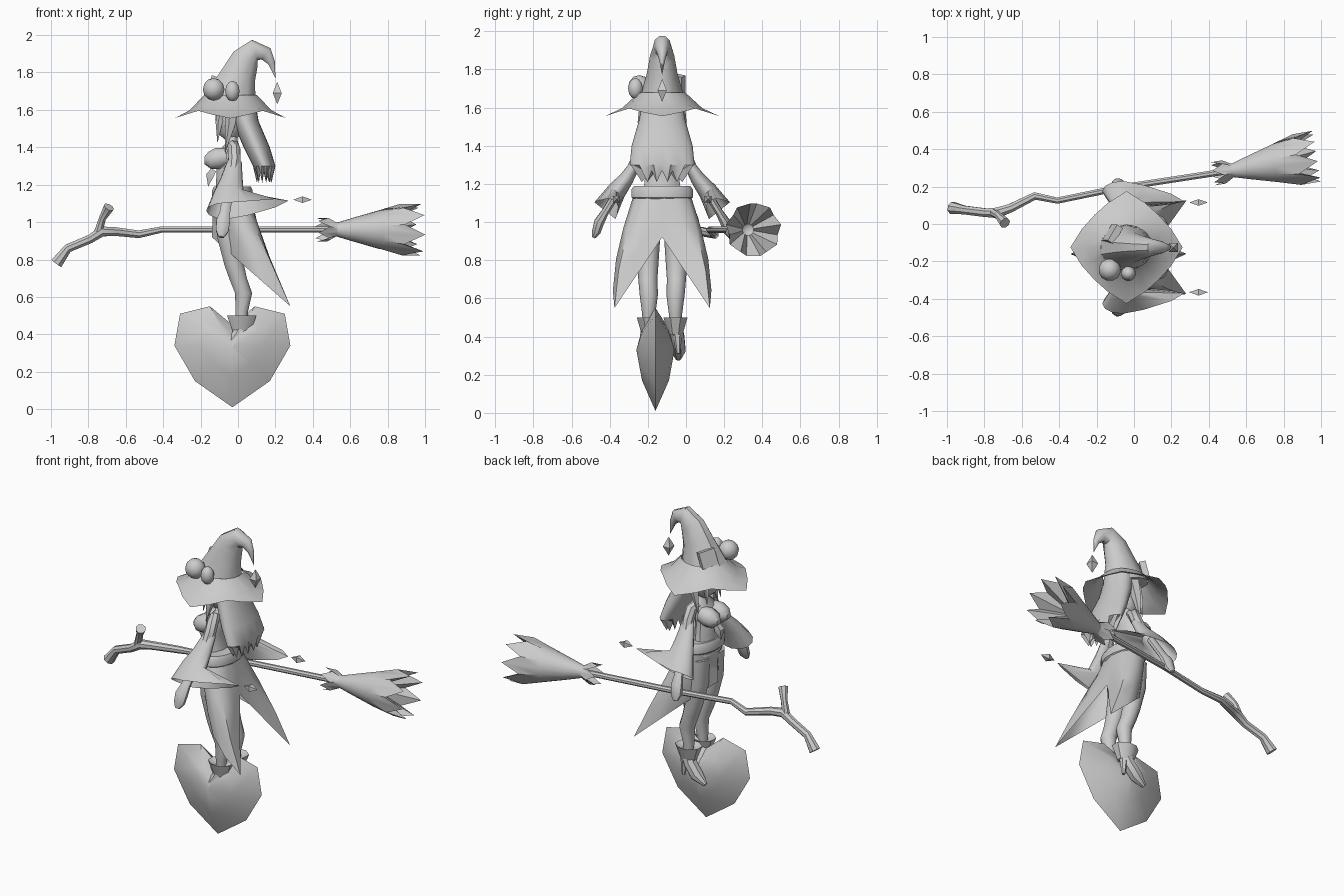
import bpy, bmesh
from math import sin, cos, pi, tau, radians
from mathutils import Vector

cube = bpy.data.objects.get("Cube")
if cube:
    bpy.data.objects.remove(cube, do_unlink=True)

# One material for everything
grey = (.6, .6, .6, 1)
clay = bpy.data.materials.new("light grey")
clay.use_nodes = True
clay.diffuse_color = grey
clay.node_tree.nodes["Principled BSDF"].inputs["Base Color"].default_value = grey

UP = Vector((0, 0, 1))
ACROSS = Vector((0, 1, 0))
FIGURE_MIDDLE = -.125


def skin(name, rings, side=1, middle=FIGURE_MIDDLE, caps=True, sharp=40):
    """Bridge equal rings of points into one surface; side=-1 mirrors it."""
    bm = bmesh.new()
    loops = [[bm.verts.new((x, y * side + middle, z)) for x, y, z in ring] for ring in rings]
    for lower, upper in zip(loops, loops[1:]):
        for i in range(len(lower)):
            bm.faces.new((lower[i - 1], lower[i], upper[i], upper[i - 1]))
    if caps:
        bm.faces.new(loops[0])
        bm.faces.new(loops[-1])
    bmesh.ops.remove_doubles(bm, verts=bm.verts, dist=.0005)
    bmesh.ops.recalc_face_normals(bm, faces=bm.faces)
    mesh = bpy.data.meshes.new(name)
    bm.to_mesh(mesh)
    bm.free()
    mesh.materials.append(clay)
    part = bpy.data.objects.new(name, mesh)
    bpy.context.collection.objects.link(part)
    bpy.ops.object.select_all(action='DESELECT')
    part.select_set(True)
    bpy.context.view_layer.objects.active = part
    bpy.ops.object.shade_smooth_by_angle(angle=radians(sharp))


def loft(name, sides, *path, axis=None, widen=1, zigzag=None, **options):
    """Sweep a ring along path points (x, y, z, radius); zigzag=(ring, depth) makes points."""
    centres = [Vector(p[:3]) for p in path]
    rings = []
    for k, centre in enumerate(centres):
        ahead = axis or centres[min(k + 1, len(path) - 1)] - centres[max(k - 1, 0)]
        ahead = ahead.normalized()
        u = ahead.cross(ACROSS).normalized()
        v = ahead.cross(u) * widen
        depth = zigzag[1] if zigzag and zigzag[0] == k else 0
        ring = []
        for i in range(sides):
            turn = tau * (i + .5) / sides
            spread = (u * cos(turn) + v * sin(turn)) * path[k][3]
            ring.append(centre + spread + ahead * depth * (-1) ** i)
        rings.append(ring)
    skin(name, rings, **options)


def ball(name, x, y, z, radius, height):
    steps = [pi * i / 6 for i in range(7)]
    loft(name, 12, *[(x, y, z - height * cos(a), radius * sin(a)) for a in steps], axis=UP)


def charm(name, centre, direction, length, width, **options):
    ends = [Vector(centre) + direction * length * step for step in (-1, 0, 1)]
    loft(name, 4, *[(*p, r) for p, r in zip(ends, (0, width, 0))], sharp=20, **options)


# Heart pedestal: mirrored outline, shrinking towards a blunt front and back
half = [(0, .01), (.2, .15), (.31, .34), (.28, .51), (.12, .55), (0, .45)]
outline = half + [(-x, z) for x, z in half[-2:0:-1]]
heart = Vector((-.03, 0, .33))
layers = []
for step in range(-2, 3):
    size = max(1 - abs(step) / 2, .001)
    depth = .1 * sin(step * pi / 4)
    layers.append([heart + Vector((x * size, depth, (z - heart.z) * size)) for x, z in outline])
skin("heart_pedestal", layers, middle=-.16, caps=False, sharp=35)

# Hat: rounded diamond brim, drooping crown, charm, pompoms and patch
brim = [[], [], []]
for i in range(16):
    turn = tau * i / 16
    c, s = cos(turn), sin(turn)
    reach = .3 / (abs(c) ** 1.25 + abs(s) ** 1.25) ** .8
    rim = Vector((c * reach - .04, s * reach, 1.575 - .02 * cos(4 * turn)))
    base = Vector((c * .14 - .04, s * .12, 1.68))
    for ring, amount in zip(brim, (0, .5, 1)):
        ring.append(base.lerp(rim, amount) - UP * .02 * sin(pi * amount))
skin("hat_brim", brim, caps=False, sharp=45)
loft("hat_crown", 10, (-.04, 0, 1.64, .15), (0, 0, 1.78, .1), (.04, 0, 1.87, .08), (.09, 0, 1.92, .06),
     (.15, 0, 1.9, .04), (.18, 0, 1.85, .02), (.2, 0, 1.77, 0), widen=.8)
charm("hat_charm", (.21, 0, 1.69), UP, .06, .034)
ball("large_pompom", -.13, -.12, 1.71, .06, .06)
ball("small_pompom", -.03, -.14, 1.7, .04, .055)
loft("hat_patch", 4, (-.1, .06, 1.72, .07), (-.13, .08, 1.73, .07))

# Head, hair and torso
loft("head", 12, (-.04, 0, 1.44, .03), (-.045, 0, 1.48, .07), (-.035, 0, 1.55, .09), (-.03, 0, 1.66, .08), axis=UP)
hair = []
for i in range(24):
    turn = tau * i / 24
    tooth = .03 * (-1) ** i
    hair.append([Vector((x + depth * cos(turn), width * sin(turn), z)) for x, z, depth, width in (
        (.01, 1.66, .08, .1), (.04, 1.54, .07, .12), (.1, 1.4, .07, .16),
        (.14, 1.3, .06, .17), (.14, 1.24 + tooth, .04, .11), (.13, 1.3, .01, .02))])
skin("back_hair", list(zip(*hair)), caps=False)
loft("torso", 12, (-.05, 0, 1.1, .08), (-.06, 0, 1.2, .06), (-.06, 0, 1.3, .055), (-.04, 0, 1.39, .055),
     (-.03, 0, 1.43, .03), (-.03, 0, 1.5, .025), axis=UP, widen=1.6)
loft("chest_tie", 4, (-.13, 0, 1.28, .02), (-.15, 0, 1.25, .03), (-.16, 0, 1.19, 0))

# Belt and coat, whose hem runs from the front to two tails parted by a slit
loft("belt", 16, (-.03, 0, 1.12, .1), (-.03, 0, 1.13, .11), (-.03, 0, 1.17, .11), (-.03, 0, 1.19, .1),
     axis=UP, widen=1.5)
front, tail, slit = Vector((-.14, 0, .92)), Vector((.28, .25, .55)), Vector((.1, 0, .92))
coat = [[], [], [], []]
for i in range(-6, 6):
    turn = abs(i) * pi / 6
    waist = Vector((.1 * cos(turn) - .03, .15 * sin(turn), 1.14))
    if abs(i) < 2:
        hem = slit.lerp(tail, abs(i) / 2)
    else:
        along = (6 - abs(i)) / 4
        hem = front.lerp(tail, along) + ACROSS * .1 * sin(pi * along)
    for k, ring in enumerate(coat):
        point = waist.lerp(hem, k / 3)
        point.y *= 1 + .1 * sin(pi * k / 3)
        if i < 0:
            point.y = -point.y
        ring.append(point)
skin("split_coat", coat, caps=False, sharp=50)


def sleeve_ring(x, y, z, radius, trail=0):
    """Slanted ring whose rear side can trail into a point."""
    ring = []
    for i in range(12):
        c, s = cos(tau * i / 12), sin(tau * i / 12)
        back = trail * max(c, 0) ** 2
        ring.append((x + c * radius + back, y + (s * radius - back / 2) * .5, z + s * radius * .4 + back / 4))
    return ring


# Paired parts
for side, word in ((1, "right_"), (-1, "left_")):
    loft(word + "bust", 10, (-.06, .05, 1.35, .05), (-.11, .05, 1.34, .06), (-.15, .05, 1.33, .05),
         (-.18, .05, 1.33, .02), side=side)
    loft(word + "front_lock", 5, (-.08, .05, 1.62, .03), (-.1, .06, 1.53, .02), (-.11, .07, 1.42, 0), side=side)
    loft(word + "side_lock", 5, (-.03, .08, 1.62, .04), (-.04, .1, 1.52, .03), (-.07, .1, 1.37, 0), side=side)
    loft(word + "upper_arm", 8, (-.03, .06, 1.41, .03), (-.02, .1, 1.39, .035), (-.02, .13, 1.33, .035),
         (-.03, .17, 1.25, .03), side=side)
    skin(word + "sleeve", [sleeve_ring(-.02, .13, 1.32, .04), sleeve_ring(-.035, .185, 1.23, .06),
         sleeve_ring(-.05, .24, 1.16, .08), sleeve_ring(-.06, .3, 1.06, .11, .22)], side=side, caps=False, sharp=50)
    charm(word + "sleeve_charm", (.345, .24, 1.12), Vector((1, 0, 0)), .05, .025, side=side)
    loft(word + "hand", 8, (-.05, .22, 1.18, .03), (-.07, .3, 1.05, .03), (-.08, .33, 1, .04),
         (-.085, .345, .95, .035), (-.09, .36, .92, .015), widen=.7, side=side)

    # Legs, boot cuffs and downward pointing feet
    loft(word + "leg", 10, (-.05, .075, 1.08, .07), (-.05, .075, .92, .065), (-.02, .075, .77, .055),
         (0, .075, .7, .05), (.03, .07, .62, .048), (.02, .07, .52, .035), (.02, .07, .42, .03), axis=UP, side=side)
    loft(word + "boot_cuff", 8, (.02, .07, .41, .05), (.02, .07, .5, .085), (.02, .07, .48, .04),
         axis=UP, widen=.8, side=side)
    loft(word + "foot", 8, (.03, .07, .45, .04), (0, .08, .39, .04), (-.05, .085, .33, .04),
         (-.11, .085, .285, .015), side=side)
    loft(word + "heel", 6, (.04, .08, .41, .025), (.045, .085, .31, .01), side=side)

# Broom: bent handle with a forked head
loft("broom_handle", 8, (.55, .29, .96, .018), (-.07, .195, .96, .018), (-.41, .125, .96, .018),
     (-.53, .15, .935, .022), (-.66, .085, .95, .025), (-.73, .06, .95, .03), (-.79, .06, .91, .025),
     (-.91, .075, .86, .025), (-.97, .085, .78, .035), middle=0)
loft("broom_fork", 8, (-.75, .06, .935, .025), (-.725, .045, 1.02, .02), (-.69, .005, 1.08, .03), middle=0)

# Broom: pointed collar and hollow bristle cone on one straight axis
aim = Vector((1, .17, 0)).normalized()
root = Vector((.52, .285, .96))


def on_axis(*steps):
    return [(*(root + aim * distance), radius) for distance, radius in steps]


loft("broom_collar", 12, *on_axis((-.07, .065), (.01, .036), (.05, .04)), axis=aim, zigzag=(0, .03),
     middle=0, caps=False, sharp=50)
loft("broom_bristles", 16, *on_axis((0, .035), (.1, .065), (.24, .105), (.41, .14), (.24, .03), (.22, 0)),
     axis=aim, zigzag=(3, .055), middle=0, caps=False)
